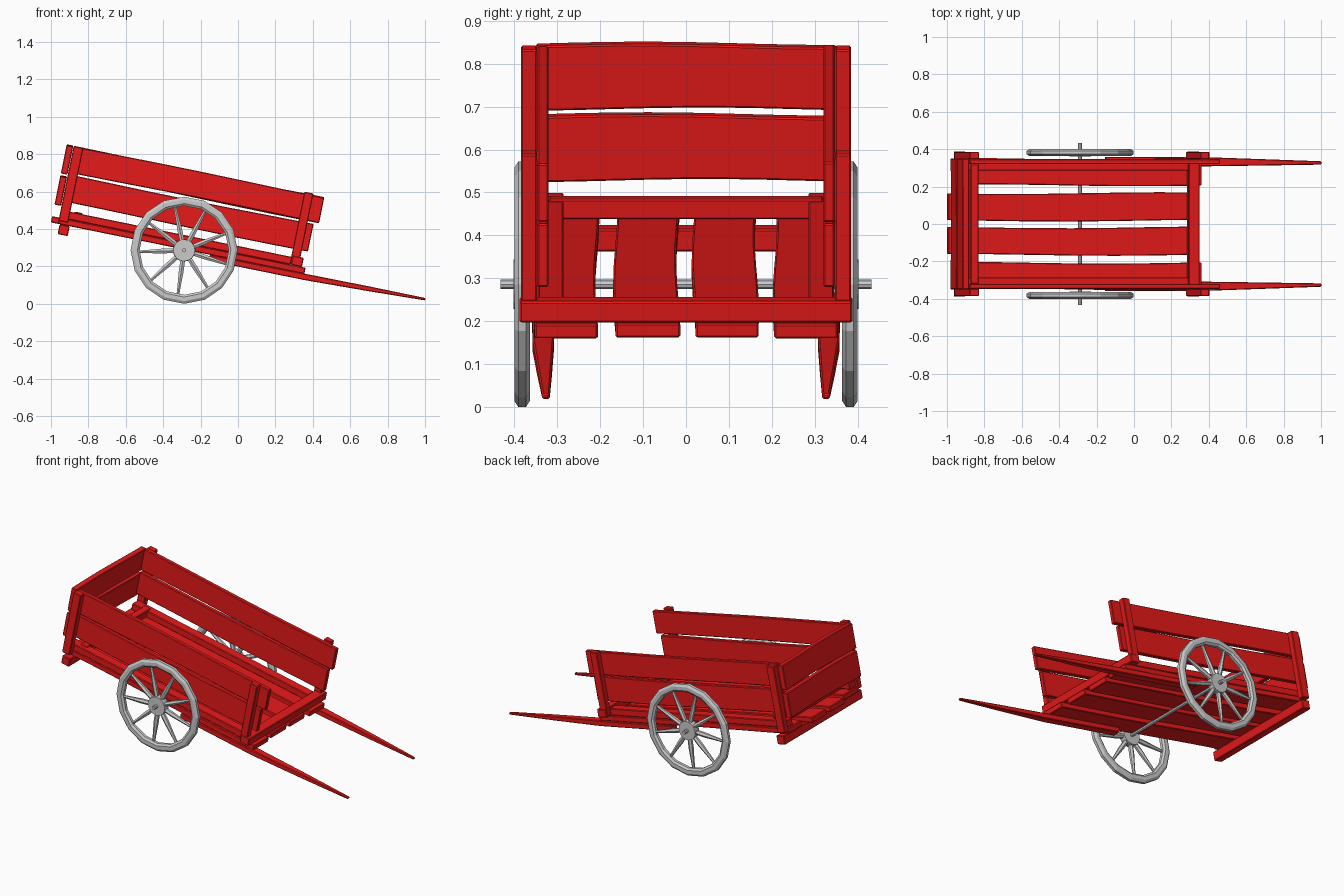
import bpy, bmesh, math, random
from mathutils import Matrix, Vector

if "Cube" in bpy.data.objects:
    bpy.data.objects.remove(bpy.data.objects["Cube"])

random.seed(4)
AXLE = Vector((-0.288, 0, 0.286))
TILT = Matrix.Translation(AXLE) @ Matrix.Rotation(math.radians(11.5), 4, 'Y')
red = bpy.data.materials.new("red_paint")
red.diffuse_color = (0.8, 0.01, 0.01, 1)
red.use_nodes = True
red.node_tree.nodes["Principled BSDF"].inputs["Base Color"].default_value = red.diffuse_color


def finish(name, bm, matrix, mat=None, bevel=0.0):
    bmesh.ops.recalc_face_normals(bm, faces=bm.faces)
    me = bpy.data.meshes.new(name)
    bm.to_mesh(me)
    bm.free()
    ob = bpy.data.objects.new(name, me)
    bpy.context.collection.objects.link(ob)
    ob.matrix_world = matrix
    if mat:
        me.materials.append(mat)
    if bevel:
        m = ob.modifiers.new("bevel", 'BEVEL')
        m.width, m.segments, m.limit_method = bevel, 1, 'ANGLE'
    return ob


def loft(name, rings, closed=False, matrix=TILT, mat=red, bevel=0.004):
    """Skin a list of equal-sized point rings."""
    bm = bmesh.new()
    vr = [[bm.verts.new(p) for p in r] for r in rings]
    n = len(vr[0])
    for i in range(len(vr) if closed else len(vr) - 1):
        a, b = vr[i], vr[(i + 1) % len(vr)]
        for j in range(n):
            k = (j + 1) % n
            bm.faces.new((a[j], a[k], b[k], b[j]))
    if not closed:
        bm.faces.new(vr[0])
        bm.faces.new(vr[-1])
    return finish(name, bm, matrix, mat, bevel)


def plank(name, lo, hi, axis=0, segs=1, wob=0.0):
    """Box between two corners in cart space, optionally warped along its length."""
    o = [i for i in range(3) if i != axis]
    ph = random.uniform(0, 6.28)
    rings = []
    for i in range(segs + 1):
        t = i / segs
        ring = []
        for a, b in ((0, 0), (1, 0), (1, 1), (0, 1)):
            p = [0, 0, 0]
            p[axis] = lo[axis] + (hi[axis] - lo[axis]) * t
            pick = (a, b)
            for q, d in zip(pick, o):
                p[d] = hi[d] if q else lo[d]
            wide = max(o, key=lambda d: hi[d] - lo[d])
            p[wide] += wob * math.sin(ph + t * 5 + pick[o.index(wide)])
            ring.append(p)
        rings.append(ring)
    return loft(name, rings)


# floor planks
for s, side in ((-1, "right"), (1, "left")):
    for part, a, b, u0, u1 in (("inner", 0.018, 0.165, -0.728, 0.645),
                               ("outer", 0.207, 0.35, -0.69, 0.655)):
        y0, y1 = sorted((s * a, s * b))
        plank(f"floor_plank_{part}_{side}", (u0, y0, 0.004), (u1, y1, 0.038), 0, 6, 0.005)

# frame on top of the floor, and the cross beams
plank("frame_front_beam", (0.575, -0.388, 0.038), (0.635, 0.388, 0.088), 1)
plank("frame_back_beam", (-0.615, -0.32, 0.038), (-0.57, 0.32, 0.086), 1)
plank("back_cross_beam", (-0.68, -0.388, -0.05), (-0.625, 0.388, 0.004), 1)

for s, side in ((-1, "right"), (1, "left")):
    def span(a, b):
        return sorted((s * a, s * b))
    # side rails of the frame
    y0, y1 = span(0.285, 0.345)
    plank(f"frame_rail_{side}", (-0.68, y0, 0.038), (0.575, y1, 0.08))
    # two side boards
    y0, y1 = span(0.32, 0.347)
    plank(f"side_board_upper_{side}", (-0.69, y0, 0.287), (0.678, y1, 0.427), 0, 6, 0.003)
    plank(f"side_board_lower_{side}", (-0.69, y0, 0.125), (0.65, y1, 0.273), 0, 6, 0.003)
    # corner posts outside the boards
    y0, y1 = span(0.347, 0.385)
    plank(f"front_post_{side}", (0.568, y0, 0.045), (0.617, y1, 0.435), 2)
    plank(f"back_post_{side}", (-0.69, y0, 0.02), (-0.637, y1, 0.428), 2)
    # tapered pulling shaft
    rings = []
    for u, hy, w0, w1 in ((0.14, 0.026, -0.028, 0.004), (0.66, 0.025, -0.028, 0.006),
                          (1.0, 0.017, -0.018, 0.008), (1.316, 0.009, -0.006, 0.007)):
        yc = s * (0.333 - 0.01 * max(0, u - 0.66))
        rings.append([(u, yc - hy, w0), (u, yc + hy, w0), (u, yc + hy, w1), (u, yc - hy, w1)])
    loft(f"shaft_{side}", rings)

# tail boards
plank("tail_board_upper", (-0.728, -0.35, 0.275), (-0.692, 0.35, 0.426), 1, 8, 0.004)
plank("tail_board_lower", (-0.728, -0.35, 0.105), (-0.692, 0.35, 0.258), 1, 8, 0.004)


def lathe(r, y, ang):
    return (r * math.sin(ang), y, -r * math.cos(ang))


def rod(name, p0, p1, radii, matrix, sides=8):
    """Round bar with a radius for each evenly spaced station."""
    p0, p1 = Vector(p0), Vector(p1)
    q = (p1 - p0).to_track_quat('Z', 'Y')
    rings = []
    for i, r in enumerate(radii):
        c = p0.lerp(p1, i / (len(radii) - 1))
        rings.append([c + q @ Vector((r * math.cos(2 * math.pi * k / sides),
                                      r * math.sin(2 * math.pi * k / sides), 0))
                      for k in range(sides)])
    return loft(name, rings, False, matrix, None, 0)


# axle
rod("axle", (0, -0.432, 0), (0, 0.432, 0), (0.011, 0.011), Matrix.Translation(AXLE))

# wheels: faceted rim, hub and nine spokes
RIM = ((0.286, -0.009), (0.286, 0.009), (0.272, 0.018), (0.25, 0.018),
       (0.238, 0.009), (0.238, -0.009), (0.25, -0.018), (0.272, -0.018))
for s, side in ((-1, "right"), (1, "left")):
    M = Matrix.Translation(AXLE + Vector((0, s * 0.382, 0)))
    loft(f"wheel_rim_{side}",
         [[lathe(r, y, 2 * math.pi * i / 16) for r, y in RIM] for i in range(16)],
         True, M, None, 0)
    rod(f"wheel_hub_{side}", (0, -0.02, 0), (0, 0.02, 0), (0.058, 0.06, 0.058), M, 16)
    for i in range(9):
        a = math.radians(262 + 40 * i)
        d = Vector((math.cos(a), 0, math.sin(a)))
        rod(f"wheel_spoke_{side}_{i + 1}", d * 0.045, d * 0.245,
            (0.014, 0.015, 0.011, 0.008), M, 6)
